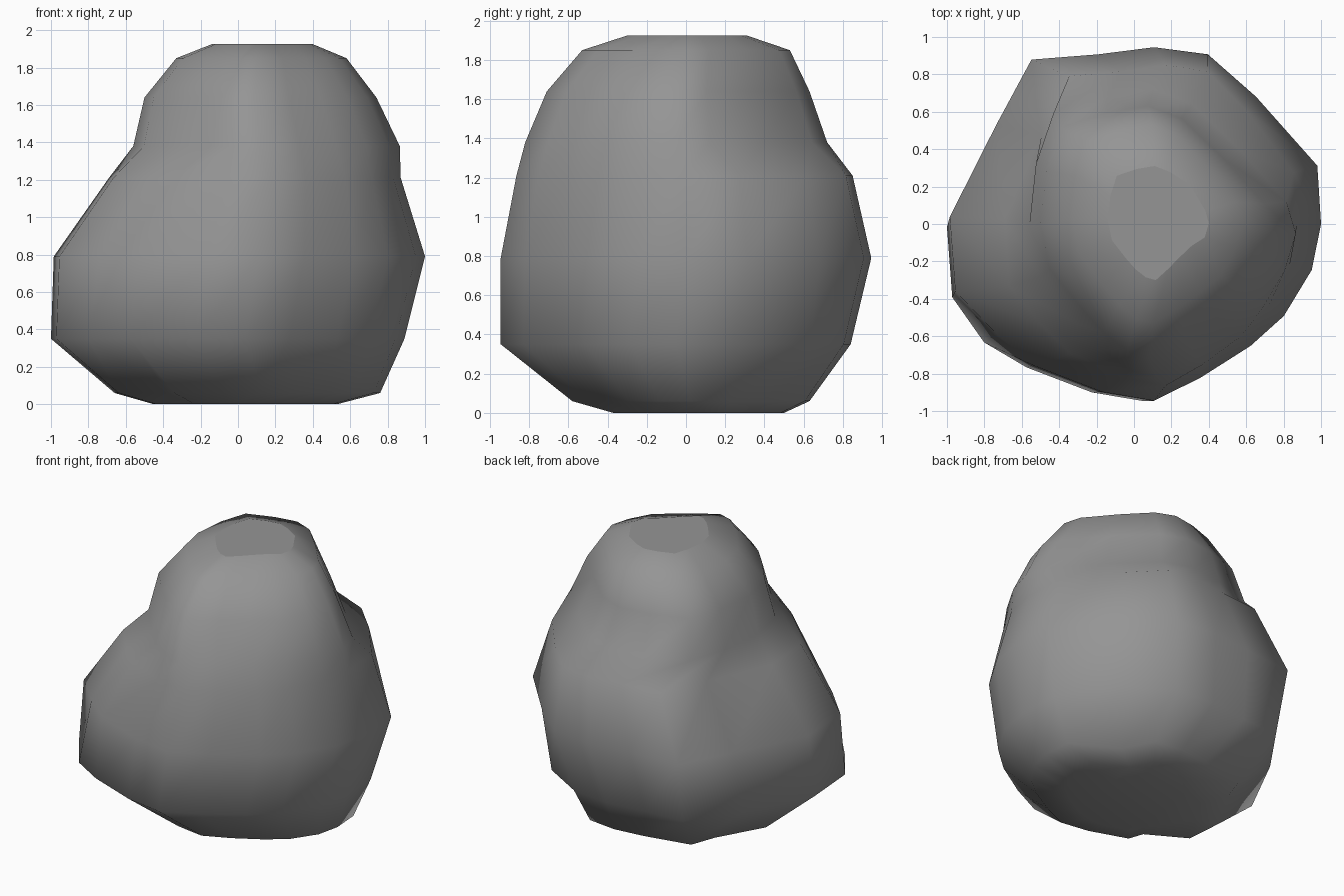
import bpy, bmesh

if "Cube" in bpy.data.objects:
    bpy.data.objects.remove(bpy.data.objects["Cube"], do_unlink=True)

# Stone material
stone = bpy.data.materials.new("stone_grey")
stone.use_nodes = True
GREY = (0.3, 0.3, 0.3, 1)
stone.diffuse_color = GREY
stone.node_tree.nodes["Principled BSDF"].inputs["Base Color"].default_value = GREY


def reshape(outline, changes):
    """Copy an outline with a few corners moved."""
    return [changes.get(i, p) for i, p in enumerate(outline)]


# Plan outlines within a unit box, anticlockwise from +x
waist = [(1, 0), (.98, .33), (.65, .72), (.39, .96), (.1, 1), (-.2, .96), (-.56, .93), (-.75, .56), (-1, .04),
         (-.97, -.38), (-.75, -.62), (-.55, -.8), (-.18, -.95), (.1, -1), (.35, -.87), (.62, -.69), (.8, -.52),
         (.95, -.26)]
belly = reshape(waist, {2: (.7, .77), 6: (-.5, .94), 10: (-.79, -.65)})
foot = reshape(waist, {2: (.55, .6), 6: (-.66, .85), 10: (-.6, -.63)})
sole = reshape(foot, {5: (-.15, .85), 6: (-.43, .58), 7: (-.75, .45)})
crown = [(1, 0), (.93, .22), (.58, .58), (.22, .9), (-.07, 1), (-.42, .95), (-.82, .83), (-.95, .48), (-1, .05),
         (-.92, -.3), (-.63, -.63), (-.45, -.81), (-.25, -.95), (-.05, -1), (.25, -.85), (.52, -.68),
         (.75, -.52), (.92, -.25)]
summit = reshape(crown, {2: (.62, .68), 14: (.2, -.8), 15: (.42, -.6), 16: (.66, -.4)})

# Levels: height, x range, y range, outline
LEVELS = [
    (0, -.45, .53, -.37, .5, sole),
    (.06, -.66, .76, -.58, .63, foot),
    (.35, -1, .89, -.945, .84, belly),
    (.79, -.985, 1, -.945, .945, waist),
    (1.21, -.69, .87, -.865, .85, waist),
    (1.38, -.56, .865, -.82, .72, crown),
    (1.64, -.5, .74, -.71, .63, crown),
    (1.85, -.33, .58, -.53, .53, crown),
    (1.925, -.14, .4, -.3, .31, summit),
]


def mix(a, b, t):
    return a + (b - a) * t


bm = bmesh.new()
rings = []
for z, x0, x1, y0, y1, outline in LEVELS:
    rings.append([bm.verts.new((mix(x0, x1, (u + 1) / 2), mix(y0, y1, (v + 1) / 2), z)) for u, v in outline])

# Skin between neighbouring levels
n = len(waist)
for low, high in zip(rings, rings[1:]):
    for i in range(n):
        j = (i + 1) % n
        bm.faces.new((low[i], low[j], high[j], high[i]))
bm.faces.new(rings[0][::-1])
top = bm.faces.new(rings[-1])
for f in bm.faces:
    f.smooth = True
top.smooth = False  # crisp worn flat on top
bmesh.ops.recalc_face_normals(bm, faces=bm.faces[:])

mesh = bpy.data.meshes.new("boulder")
bm.to_mesh(mesh)
bm.free()
mesh.materials.append(stone)
boulder = bpy.data.objects.new("boulder", mesh)
bpy.context.collection.objects.link(boulder)
